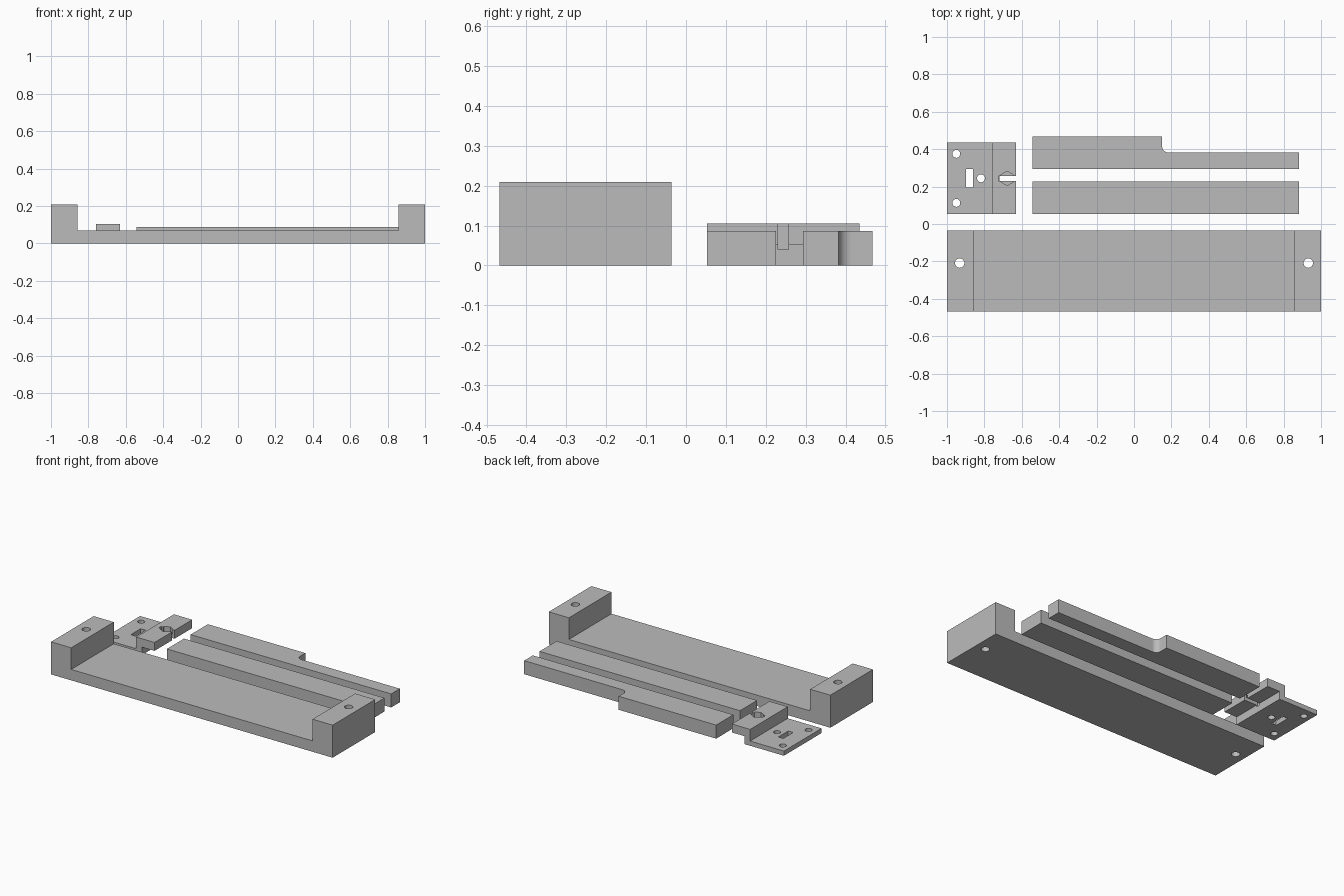
import bpy, bmesh, math
from mathutils import Vector

cube = bpy.data.objects.get("Cube")
if cube:
    bpy.data.objects.remove(cube, do_unlink=True)

grey = bpy.data.materials.new("light grey")
grey.use_nodes = True
colour = (0.5, 0.5, 0.5, 1)
grey.diffuse_color = colour
grey.node_tree.nodes["Principled BSDF"].inputs["Base Color"].default_value = colour


def extrude(name, outline, direction):
    """Solid made by sweeping a closed outline along a direction."""
    bm = bmesh.new()
    face = bm.faces.new([bm.verts.new(p) for p in outline])
    swept = bmesh.ops.extrude_face_region(bm, geom=[face])["geom"]
    verts = [g for g in swept if isinstance(g, bmesh.types.BMVert)]
    bmesh.ops.translate(bm, verts=verts, vec=Vector(direction))
    bmesh.ops.recalc_face_normals(bm, faces=bm.faces)
    mesh = bpy.data.meshes.new(name)
    bm.to_mesh(mesh)
    bm.free()
    mesh.materials.append(grey)
    obj = bpy.data.objects.new(name, mesh)
    bpy.context.collection.objects.link(obj)
    return obj


def side_profile(name, points, y0, y1):
    return extrude(name, [(x, y0, z) for x, z in points], (0, y1 - y0, 0))


def plan(name, points, z0, z1):
    return extrude(name, [(x, y, z0) for x, y in points], (0, 0, z1 - z0))


def box(name, x0, x1, y0, y1, z0, z1):
    return plan(name, [(x0, y0), (x1, y0), (x1, y1), (x0, y1)], z0, z1)


def prism(name, x, y, r, z0, z1, sides=40):
    angles = [math.pi / 2 + 2 * math.pi * i / sides for i in range(sides)]
    return plan(name, [(x + r * math.cos(a), y + r * math.sin(a)) for a in angles], z0, z1)


def cut(target, cutters):
    """Subtract the cutters, bake the result and remove them."""
    for c in cutters:
        c.hide_render = True
        mod = target.modifiers.new("cut", "BOOLEAN")
        mod.operation, mod.solver, mod.object = "DIFFERENCE", "EXACT", c
    bpy.context.view_layer.update()
    graph = bpy.context.evaluated_depsgraph_get()
    baked = bpy.data.meshes.new_from_object(target.evaluated_get(graph))
    target.modifiers.clear()
    target.data = baked
    for c in cutters:
        bpy.data.objects.remove(c, do_unlink=True)


# Long base with a raised block and a through hole at each end
inner, floor, top = 0.857, 0.07, 0.209
base = side_profile("base", [(-1, 0), (1, 0), (1, top), (inner, top), (inner, floor),
                             (-inner, floor), (-inner, top), (-1, top)], -0.468, -0.036)
cut(base, [prism("base_hole", x, -0.209, 0.025, -0.1, 0.3) for x in (-0.932, 0.932)])

# Plain jaw bar
x0, x1, bar_top = -0.542, 0.882, 0.087
straight_bar = box("straight_bar", x0, x1, 0.053, 0.226, 0, bar_top)

# Stepped jaw bar with a rounded inner corner
step_x, step_y, back, r = 0.15, 0.382, 0.468, 0.035
fillet = [(step_x + r - r * math.cos(a), step_y + r - r * math.sin(a))
          for a in (math.pi / 2 * i / 12 for i in range(13))]
stepped_bar = plan("stepped_bar", [(x0, back), (x0, 0.294), (x1, 0.294), (x1, step_y)]
                   + fillet[::-1] + [(step_x, back)], 0, bar_top)

# Bracket: thin foot, upright step and overhanging ledge
mid = 0.244
bracket = side_profile("bracket", [(-1, 0), (-0.72, 0), (-0.72, 0.051), (-0.63, 0.051),
                                   (-0.63, 0.105), (-0.76, 0.105), (-0.76, 0.03), (-1, 0.03)],
                       0.053, 0.435)
holes = [(-0.95, mid + 0.131), (-0.95, mid - 0.131), (-0.818, mid)]
cutters = [prism("screw_hole", x, y, 0.021, -0.1, 0.2) for x, y in holes]
cutters += [box("foot_slot", -0.897, -0.862, mid - 0.05, mid + 0.05, -0.1, 0.2),
            box("ledge_slot", -0.725, -0.6, mid - 0.013, mid + 0.013, 0.04, 0.2),
            prism("nut_pocket", -0.678, mid, 0.038, 0.075, 0.2, 6)]
cut(bracket, cutters)

# Smooth the round walls and keep the edges crisp
bpy.ops.object.select_all(action="DESELECT")
for part in (base, straight_bar, stepped_bar, bracket):
    part.select_set(True)
bpy.context.view_layer.objects.active = base
bpy.ops.object.shade_smooth_by_angle(angle=math.radians(30))
